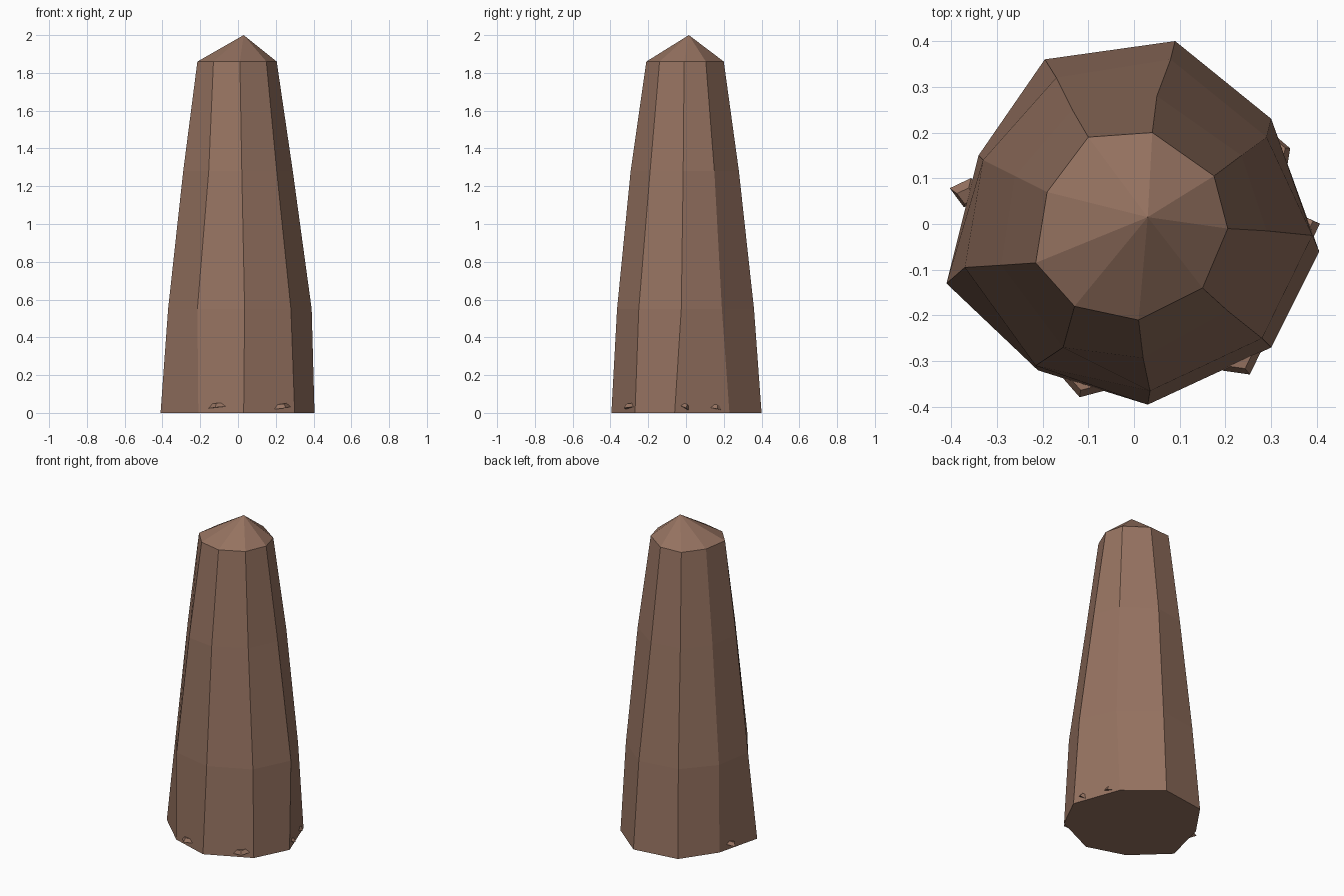
import bpy
import bmesh
import math
from mathutils import Matrix, Vector

old = bpy.data.objects.get("Cube")
if old:
    bpy.data.objects.remove(old, do_unlink=True)

# One warm brown stone material
stone = bpy.data.materials.new("brown_stone")
stone.use_nodes = True
colour = (0.30, 0.168, 0.117, 1.0)
stone.diffuse_color = colour
stone.node_tree.nodes["Principled BSDF"].inputs["Base Color"].default_value = colour


def make_object(name, bm):
    """Turn a bmesh into a flat shaded stone object."""
    bmesh.ops.recalc_face_normals(bm, faces=bm.faces[:])
    mesh = bpy.data.meshes.new(name)
    bm.to_mesh(mesh)
    bm.free()
    mesh.materials.append(stone)
    obj = bpy.data.objects.new(name, mesh)
    bpy.context.scene.collection.objects.link(obj)
    return obj


def make_pillar(name, sections, apex):
    """Loft irregular cross-sections and close them with a pointed cap."""
    bm = bmesh.new()
    rings = [[bm.verts.new((x, y, height)) for x, y in outline]
             for height, outline in sections]
    count = len(rings[0])
    for lower, upper in zip(rings, rings[1:]):
        for i in range(count):
            j = (i + 1) % count
            bm.faces.new((lower[i], lower[j], upper[j], upper[i]))
    bm.faces.new(rings[0])
    tip = bm.verts.new(apex)
    for i in range(count):
        bm.faces.new((rings[-1][i], rings[-1][(i + 1) % count], tip))
    return make_object(name, bm)


def make_chip(name, centre, length, depth, facing, roll):
    """Thin four-sided stone flake, half sunk into the foot of the pillar."""
    bm = bmesh.new()
    bmesh.ops.create_cone(bm, cap_ends=True, segments=4,
                          radius1=1.0, radius2=0.55, depth=2.0)
    placement = (Matrix.Translation(Vector(centre))
                 @ Matrix.Rotation(math.radians(facing + 90), 4, "Z")
                 @ Matrix.Rotation(math.radians(roll), 4, "Y")
                 @ Matrix.Diagonal((length / 2, depth, 0.011, 1.0)))
    bmesh.ops.transform(bm, matrix=placement, verts=bm.verts[:])
    return make_object(name, bm)


# Irregular nine-sided outlines, running clockwise from the back
foot = [(.09, .4), (.3, .23), (.405, -.06), (.3, -.27), (.03, -.395),
        (-.21, -.32), (-.41, -.13), (-.34, .15), (-.195, .36)]
waist = [(.08, .36), (.29, .19), (.39, -.025), (.28, -.25), (.035, -.365),
         (-.215, -.31), (-.37, -.095), (-.33, .14), (-.17, .32)]
chest = [(.05, .28), (.235, .15), (.29, -.015), (.205, -.19), (.02, -.293),
         (-.155, -.27), (-.29, -.09), (-.26, .105), (-.135, .25)]
shoulder = [(.04, .2), (.175, .105), (.205, -.01), (.15, -.14), (.01, -.21),
            (-.13, -.18), (-.215, -.085), (-.19, .07), (-.1, .19)]

make_pillar("stone_pillar",
            [(0, foot), (.55, waist), (1.28, chest), (1.86, shoulder)],
            (.03, .015, 2))

# Stone flakes around the foot: centre, length, depth, facing, roll
chips = {
    "front_chip": ((-.11, -.346, .04), .11, .034, -107, -6),
    "front_corner_chip": ((.235, -.298, .037), .1, .036, -62, -8),
    "right_chip": ((.38, -.003, .035), .06, .026, 20, 30),
    "right_back_chip": ((.32, .16, .032), .08, .022, 20, 12),
    "left_chip": ((-.365, .065, .035), .07, .04, 166, 20),
}
for chip_name, settings in chips.items():
    make_chip(chip_name, *settings)
